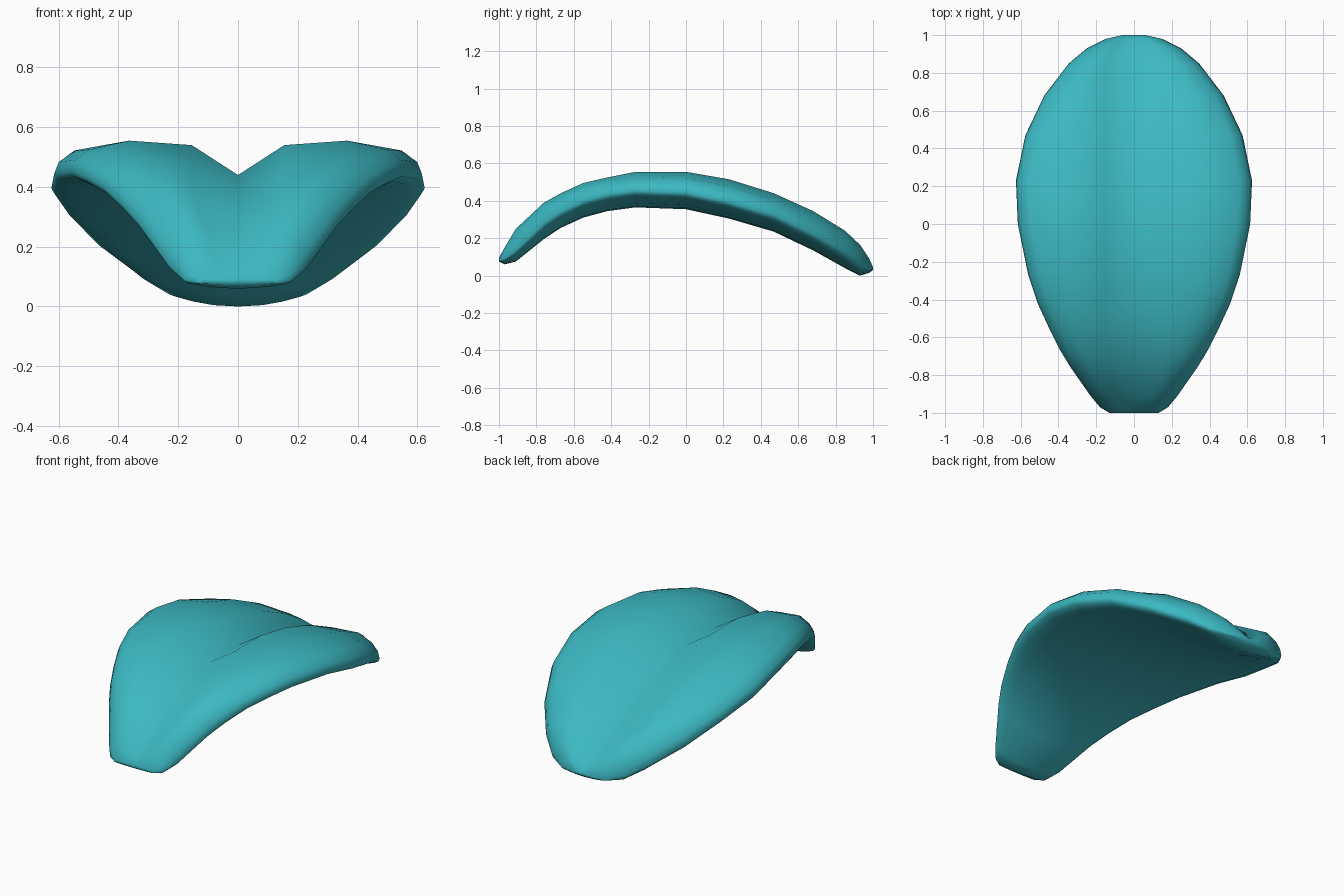
import bpy, bmesh

if "Cube" in bpy.data.objects:
    bpy.data.objects.remove(bpy.data.objects["Cube"])

# Stations along the length: y, half width, lobe top z, valley top z, valley underside z
STATIONS = [
    (-1.00, .13, .095, .095, .075), (-.97, .18, .15, .125, .06),
    (-.91, .23, .25, .18, .075), (-.76, .335, .39, .285, .195),
    (-.67, .39, .44, .335, .255), (-.55, .45, .495, .385, .31),
    (-.42, .51, .525, .415, .345), (-.27, .56, .555, .44, .365),
    (0, .615, .555, .44, .355), (.23, .625, .515, .395, .305),
    (.47, .575, .44, .32, .235), (.68, .475, .345, .225, .135),
    (.85, .345, .24, .13, .04), (.93, .25, .165, .09, 0),
    (.98, .15, .09, .06, .015), (1.00, .06, .045, .045, .03),
]
# Underside: fraction of half width, rise above the valley underside
UNDERSIDE = [(.98, .07), (.92, .053), (.8, .04), (.6, .022), (.33, .006), (0, 0)]


def ring(y, w, lobe, valley, under):
    """Closed section: lobed top with a central valley, gently hollow underside."""
    h = lobe - valley
    s = min(1, w / .33)                       # ends flatten out
    rim = under + .09 * s * min(1, (lobe - under) / .15)
    flat = min(1, (lobe - under) / .15) * s
    half = [(0, valley),
            (min(.155, .45 * w), valley + .87 * h),
            (min(.365, .7 * w), lobe),
            (.89 * w, rim + .7 * (lobe - rim)),
            (.975 * w, rim + .35 * (lobe - rim)),
            (w, rim)]
    half += [(u * w, under + rise * flat) for u, rise in UNDERSIDE]
    left = [(-x, z) for x, z in half[-2:0:-1]]
    return [(x, y, z) for x, z in half + left]


# Curved saddle-shaped shell, lofted through the sections
bm = bmesh.new()
rings = [[bm.verts.new(p) for p in ring(*s)] for s in STATIONS]
n = len(rings[0])
for a, b in zip(rings, rings[1:]):
    for i in range(n):
        j = (i + 1) % n
        bm.faces.new((a[i], a[j], b[j], b[i]))

# End caps
for r in (rings[0], rings[-1]):
    bm.faces.new(r)
bmesh.ops.recalc_face_normals(bm, faces=bm.faces)
for f in bm.faces:
    f.smooth = True

mesh = bpy.data.meshes.new("curved_shell")
bm.to_mesh(mesh)
bm.free()
shell = bpy.data.objects.new("curved_shell", mesh)
bpy.context.collection.objects.link(shell)

# Single teal colour
teal = bpy.data.materials.new("teal")
teal.diffuse_color = (.045, .48, .54, 1)
teal.use_nodes = True
teal.node_tree.nodes["Principled BSDF"].inputs["Base Color"].default_value = teal.diffuse_color
mesh.materials.append(teal)
